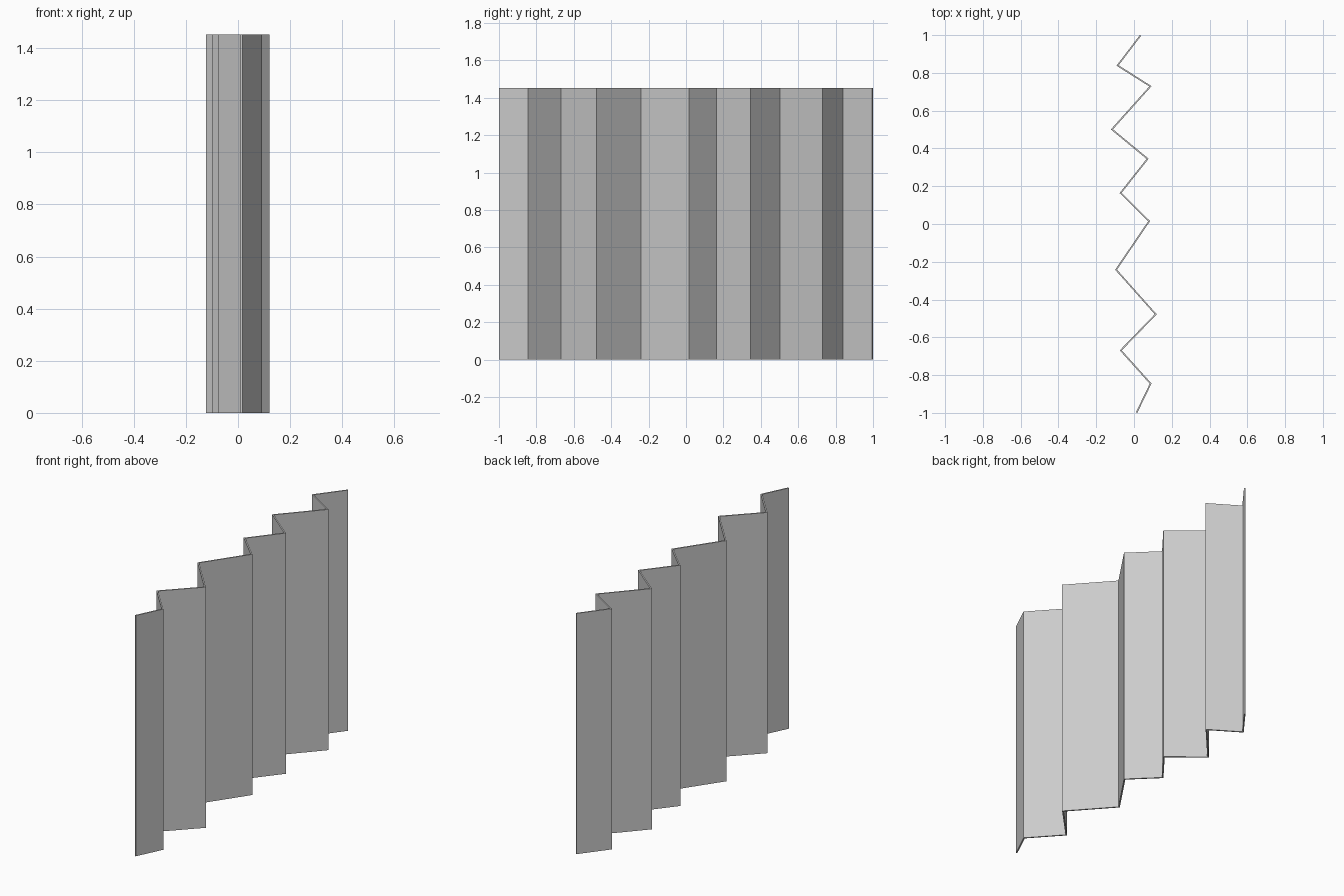
import bpy

if "Cube" in bpy.data.objects:
    bpy.data.objects.remove(bpy.data.objects["Cube"])

HEIGHT = 1.452
THICKNESS = 0.008

# Zigzag plan of the screen, from the front end to the back end (x, y)
folds = [(0.014, -0.998), (0.088, -0.845), (-0.070, -0.669), (0.115, -0.478),
         (-0.095, -0.242), (0.080, 0.015), (-0.071, 0.164), (0.072, 0.345),
         (-0.117, 0.501), (0.087, 0.729), (-0.087, 0.839), (0.034, 0.998)]

# Folded panels: extrude the plan upwards
n = len(folds)
verts = [(x, y, z) for z in (0, HEIGHT) for x, y in folds]
faces = [(i, i + 1, n + i + 1, n + i) for i in range(n - 1)]
mesh = bpy.data.meshes.new("folding_screen")
mesh.from_pydata(verts, [], faces)
screen = bpy.data.objects.new("folding_screen", mesh)
bpy.context.collection.objects.link(screen)

# Thin sheet thickness with mitred folds
solid = screen.modifiers.new("thickness", 'SOLIDIFY')
solid.thickness = THICKNESS
solid.offset = 0
solid.use_even_offset = True
